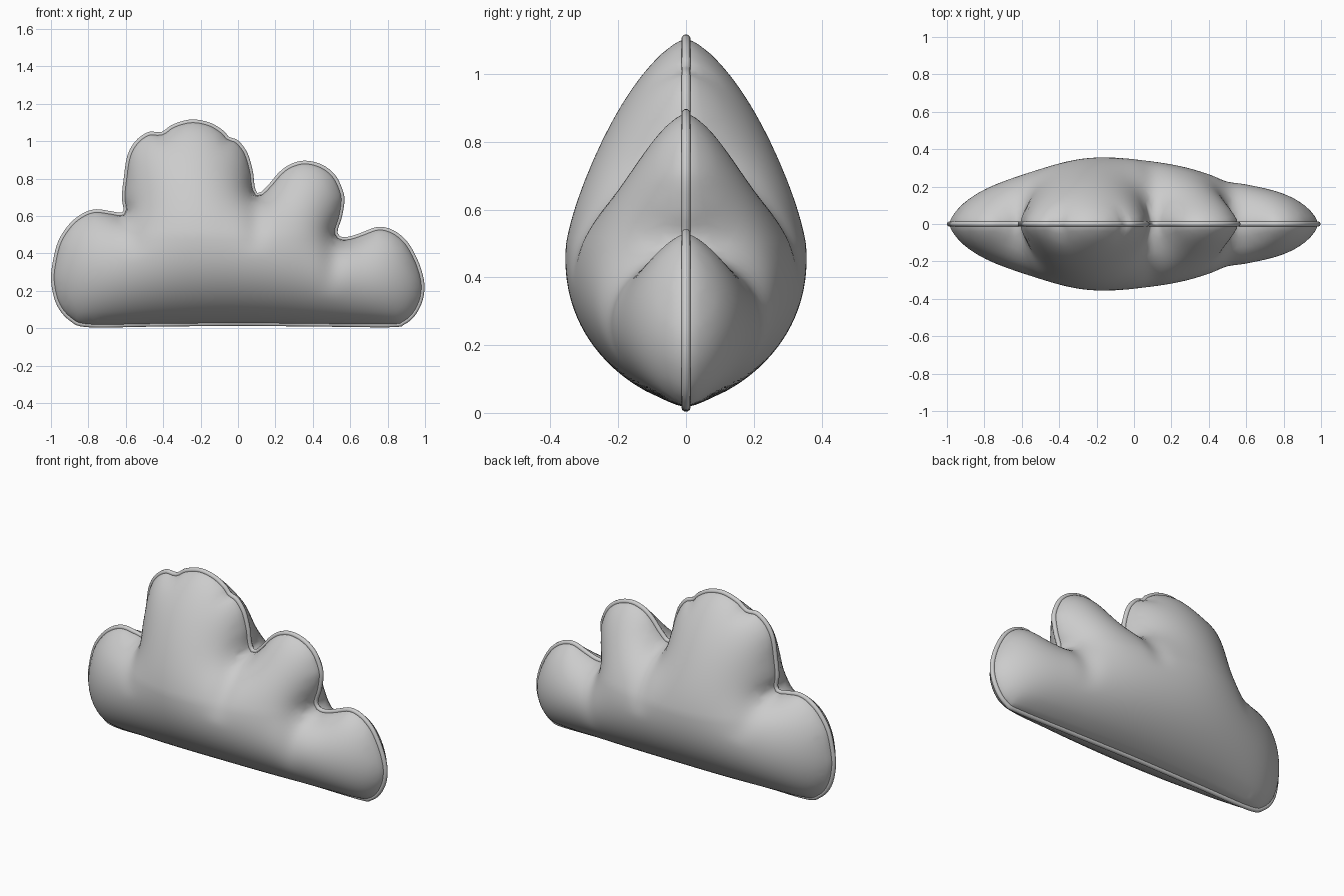
import bpy, bmesh, math
from mathutils import Vector
from mathutils.geometry import delaunay_2d_cdt

if "Cube" in bpy.data.objects:
    bpy.data.objects.remove(bpy.data.objects["Cube"])

PIPE = 0.014      # piping radius
DEPTH = 0.356     # half thickness of the cushion

# Outer cloud silhouette (x, z), clockwise from the bottom left
PROFILE = [(-.80, .005), (-.90, .04), (-.97, .125), (-1, .25), (-.99, .36), (-.96, .47), (-.90, .56),
           (-.83, .615), (-.76, .637), (-.68, .627), (-.615, .622), (-.622, .70), (-.612, .80),
           (-.593, .92), (-.55, 1.0), (-.48, 1.05), (-.41, 1.05), (-.35, 1.09), (-.25, 1.117),
           (-.15, 1.10), (-.075, 1.055), (-.05, 1.025), (0, 1.005), (.05, .94), (.08, .84), (.09, .76),
           (.11, .722), (.16, .765), (.22, .835), (.28, .878), (.36, .897), (.45, .875), (.52, .82),
           (.56, .74), (.57, .68), (.555, .59), (.533, .52), (.55, .49), (.60, .492), (.66, .512),
           (.75, .543), (.83, .525), (.90, .47), (.95, .39), (.985, .30), (.998, .22), (.985, .14),
           (.945, .065), (.89, .02), (.82, .005), (.45, .008), (0, .012), (-.45, .008)]
# Cloth folds running from the notches into the cushion: start, end, strength
FOLDS = [((.53, .50), (.49, .17), .13), ((.11, .72), (.09, .40), .12), ((-.61, .62), (-.53, .38), .08)]


def smooth_loop(pts, step):
    """Closed Catmull-Rom curve, resampled evenly."""
    p = [Vector(q) for q in pts]
    n, dense = len(p), []
    for i in range(n):
        a, b, c, d = p[i - 1], p[i], p[(i + 1) % n], p[(i + 2) % n]
        for k in range(20):
            t = k / 20
            dense.append(0.5 * (2 * b + (c - a) * t + (2 * a - 5 * b + 4 * c - d) * t * t
                                + (3 * b - a - 3 * c + d) * t ** 3))
    out, acc = [dense[0]], 0.0
    for u, v in zip(dense, dense[1:]):
        acc += (v - u).length
        if acc >= step:
            out.append(v)
            acc = 0.0
    if (out[-1] - out[0]).length < step * .5:
        out.pop()
    return out


def inset(loop, d):
    n, out = len(loop), []
    for i in range(n):
        t = (loop[(i + 1) % n] - loop[i - 1]).normalized()
        out.append(loop[i] + Vector((t.y, -t.x)) * d)
    return out


def inside(q, loop):
    hit = False
    for a, b in zip(loop, loop[1:] + loop[:1]):
        if (a.y > q.y) != (b.y > q.y) and q.x < a.x + (q.y - a.y) * (b.x - a.x) / (b.y - a.y):
            hit = not hit
    return hit


def clearance(q, loop):
    return math.sqrt(min((q.x - p.x) ** 2 + (q.y - p.y) ** 2 for p in loop))


def cloth_factor(x, z):
    """Taper towards the top and left, plus the folds."""
    f = (1 + .07 * x) * (1 - .24 * max(z - .5, 0))
    for a, b, s in FOLDS:
        a, b, q = Vector(a), Vector(b), Vector((x, z))
        t = min(max((q - a).dot(b - a) / (b - a).length_squared, 0), 1)
        f *= 1 - s * (1 - t) * math.exp(-((q - a.lerp(b, t)).length / .06) ** 2)
    return f


seam = inset(smooth_loop(PROFILE, 0.018), PIPE)
seam.reverse()

# Flat cloth panel: seam loop, two inset rings and a triangular grid
pts = list(seam)
for d in (0.006, 0.016):
    pts += [q for q in inset(seam[::-1], d) if clearance(q, seam) > d * .85 and inside(q, seam)]
G = 0.025
for j in range(1, 52):
    for i in range(-41, 42):
        q = Vector(((i + .5 * (j % 2)) * G, j * G * .866))
        if inside(q, seam) and clearance(q, seam) > 0.028:
            pts.append(q)
n = len(seam)
verts, _, faces, *_ = delaunay_2d_cdt(pts, [], [list(range(n))], 1, 1e-5)

bm = bmesh.new()
bv = [bm.verts.new((v.x, 0, v.y)) for v in verts]
for f in faces:
    bm.faces.new([bv[i] for i in f])
bmesh.ops.delete(bm, geom=[v for v in bm.verts if not v.link_faces], context='VERTS')
bm.verts.index_update()

# Inflate: membrane pressure solution on the panel
N = len(bm.verts)
weight = [dict() for _ in range(N)]
area = [0.0] * N
for f in bm.faces:
    vs, A = f.verts[:], f.calc_area()
    for k in range(3):
        o, a, b = vs[k], vs[(k + 1) % 3], vs[(k + 2) % 3]
        w = (a.co - o.co).dot(b.co - o.co) / max(4 * A, 1e-9)
        area[o.index] += A / 3
        for s, t in ((a.index, b.index), (b.index, a.index)):
            weight[s][t] = weight[s].get(t, 0) + w
free = []
for v in bm.verts:
    if not v.is_boundary:
        nb = [(j, max(w, 1e-4)) for j, w in weight[v.index].items()]
        free.append((v.index, nb, sum(w for _, w in nb)))
phi = [0.0] * N
for _ in range(350):
    for i, nb, tot in free:
        s = area[i]
        for j, w in nb:
            s += w * phi[j]
        phi[i] += 1.9 * (s / tot - phi[i])
puff = [max(phi[v.index], 0) ** .65 * cloth_factor(v.co.x, v.co.z) for v in bm.verts]
top = max(puff)
for v in bm.verts:
    v.co.y = -DEPTH * puff[v.index] / top

# Cushion body, mirrored front to back
me = bpy.data.meshes.new("cloud_cushion")
bm.to_mesh(me)
bm.free()
body = bpy.data.objects.new("cloud_cushion", me)
bpy.context.collection.objects.link(body)
for p in me.polygons:
    p.use_smooth = True
mir = body.modifiers.new("mirror", 'MIRROR')
mir.use_axis = (False, True, False)
mir.merge_threshold = 0.0005

# Piping along the seam
cu = bpy.data.curves.new("seam_piping", 'CURVE')
cu.dimensions = '3D'
cu.bevel_depth = PIPE
cu.bevel_resolution = 3
sp = cu.splines.new('POLY')
sp.points.add(n - 1)
for pt, q in zip(sp.points, seam):
    pt.co = (q.x, 0, q.y, 1)
sp.use_cyclic_u = True
sp.use_smooth = True
bpy.context.collection.objects.link(bpy.data.objects.new("seam_piping", cu))
